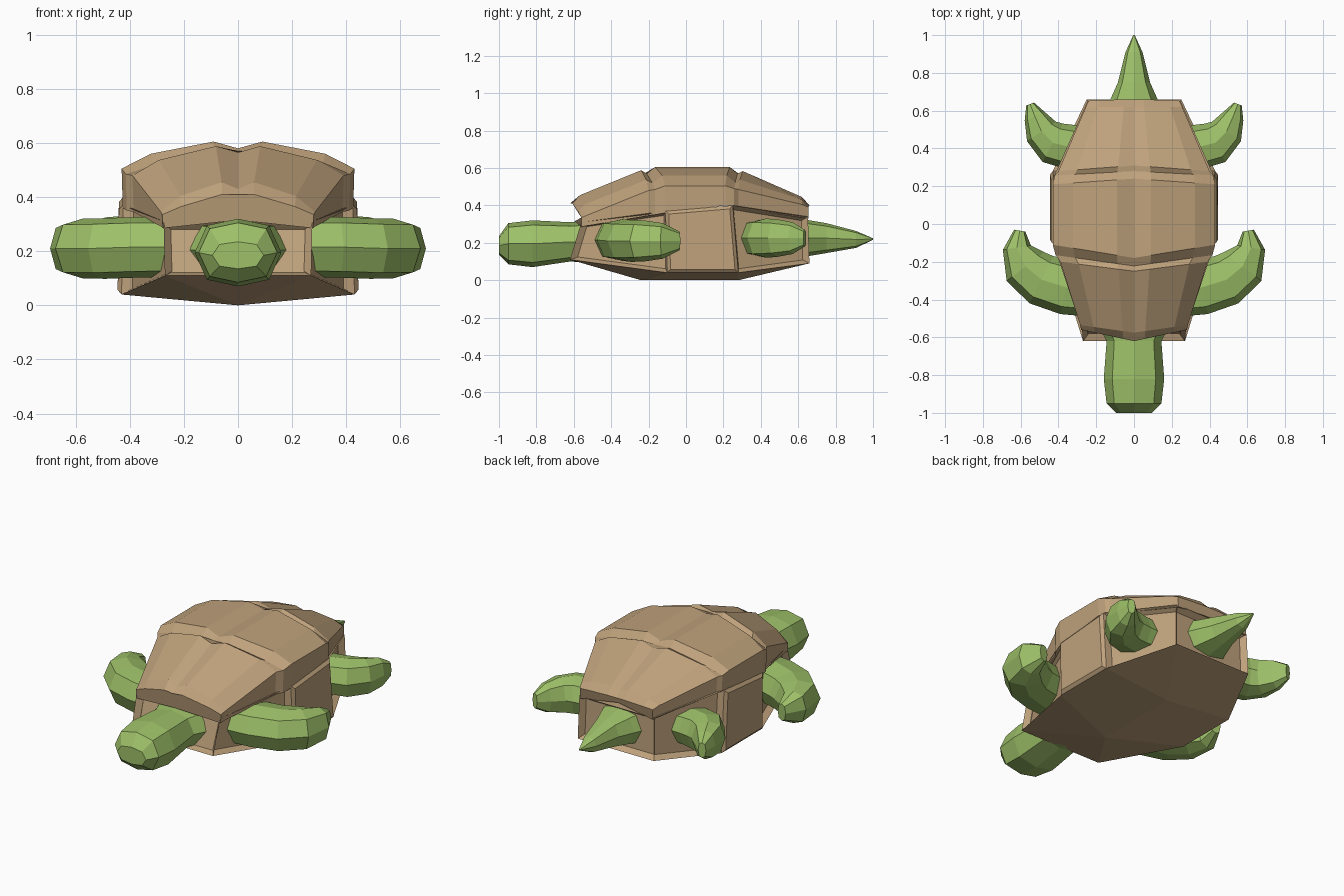
import bpy, bmesh
from mathutils import Vector

if "Cube" in bpy.data.objects:
    bpy.data.objects.remove(bpy.data.objects["Cube"])


def material(name, color):
    m = bpy.data.materials.new(name)
    m.diffuse_color = (*color, 1)
    m.use_nodes = True
    m.node_tree.nodes["Principled BSDF"].inputs["Base Color"].default_value = m.diffuse_color
    return m


BROWN = material("shell_brown", (0.52, 0.36, 0.20))
GREEN = material("skin_green", (0.34, 0.53, 0.14))


def finish(name, bm, mat):
    bmesh.ops.recalc_face_normals(bm, faces=bm.faces[:])
    me = bpy.data.meshes.new(name)
    bm.to_mesh(me)
    bm.free()
    me.materials.append(mat)
    ob = bpy.data.objects.new(name, me)
    bpy.context.collection.objects.link(ob)


def loft(name, rings, mat):
    bm = bmesh.new()
    vs = [[bm.verts.new(p) for p in r] for r in rings]
    n = len(rings[0])
    for a, b in zip(vs, vs[1:]):
        for i in range(n):
            bm.faces.new((a[i], a[(i + 1) % n], b[(i + 1) % n], b[i]))
    bm.faces.new(vs[0])
    bm.faces.new(vs[-1])
    finish(name, bm, mat)


# Squarish octagon shared by the limbs, head and tail
OCT = [(1, 0), (.72, .8), (0, 1), (-.72, .8), (-1, 0), (-.72, -.8), (0, -1), (.72, -.8)]


def tube(name, path, side=1):
    """path rows: x, y, half width, half height, centre z"""
    rings = []
    for i, (x, y, w, h, z) in enumerate(path):
        p, q = path[max(i - 1, 0)], path[min(i + 1, len(path) - 1)]
        t = Vector((q[0] - p[0], q[1] - p[1], 0)).normalized()
        rings.append([((x + t.y * w * u) * side, y - t.x * w * u, z + h * v) for u, v in OCT])
    loft(name, rings, GREEN)


def dome_ring(yc, ye, w, zc, ze, rim, lift):
    """Cross-section: centre valley, raised scute, side edge, rim, underside"""
    half = [(0, yc, zc)]
    for u, drop in ((.21, 0), (.75, .6)):
        half.append((w * u, yc + (ye - yc) * u, zc + (ze - zc) * drop + lift))
    half += [(w, ye, ze), (w * .99, ye, rim), (0, yc * .96, rim + .03)]
    return half + [(-x, y, z) for x, y, z in half[-2:0:-1]]


# Dome shell: three scute rows divided by two grooves
# rows: centre y, edge y, half width, centre z, edge z, rim z, scute lift
stations = [
    (-.62, -.56, .28, .41, .335, .285, 0),
    (-.575, -.535, .285, .43, .345, .29, .025),
    (-.25, -.20, .39, .565, .48, .345, .023),
    (-.222, -.165, .415, .57, .485, .35, 0),
    (-.18, -.11, .43, .58, .505, .36, .025),
    (.24, .21, .43, .58, .505, .40, .025),
    (.28, .257, .42, .57, .49, .395, 0),
    (.31, .28, .40, .56, .485, .39, .023),
    (.62, .62, .255, .43, .405, .335, .015),
    (.66, .655, .24, .40, .39, .33, 0),
]
loft("dome_shell", [dome_ring(*s) for s in stations], BROWN)

# Lower shell: eight framed walls above a shallow keeled belly
bm = bmesh.new()


def around(half):
    return [bm.verts.new(p) for p in half + [(-x, y, z) for x, y, z in half[::-1]]]


lo = around([(.27, -.62, .11), (.43, -.10, .04), (.43, .28, .04), (.25, .66, .09)])
hi = around([(.275, -.56, .31), (.425, -.11, .37), (.425, .25, .40), (.245, .652, .34)])
walls = [bm.faces.new((lo[i], lo[(i + 1) % 8], hi[(i + 1) % 8], hi[i])) for i in range(8)]
bm.faces.new(hi)
keel = [bm.verts.new((0, y, 0)) for y in (-.24, .28)]
for i in range(8):
    if i in (1, 5):
        bm.faces.new((lo[i], lo[i + 1], *(keel[::-1] if i == 1 else keel)))
    else:
        bm.faces.new((lo[i], lo[(i + 1) % 8], keel[1 if 2 <= i <= 4 else 0]))
bmesh.ops.recalc_face_normals(bm, faces=bm.faces[:])
sides = [walls[1], walls[5]]
bmesh.ops.inset_individual(bm, faces=[f for f in walls if f not in sides], thickness=.03, depth=-.035)
bmesh.ops.inset_individual(bm, faces=sides, thickness=.025, depth=.015)
finish("lower_shell", bm, BROWN)

# Flippers, curling toward the back
front = [(.24, -.35, .14, .11, .215), (.36, -.335, .145, .112, .215), (.49, -.295, .14, .112, .21),
         (.575, -.225, .125, .11, .21), (.62, -.125, .075, .095, .21), (.605, -.035, .03, .05, .21)]
back = [(.22, .41, .11, .09, .225), (.33, .405, .12, .10, .225), (.43, .43, .115, .105, .225),
        (.49, .49, .092, .10, .225), (.525, .57, .058, .085, .225), (.55, .635, .022, .045, .225)]
for label, s in (("right", 1), ("left", -1)):
    tube("front_flipper_" + label, front, s)
    tube("back_flipper_" + label, back, s)

# Head with blunt snout, and pointed tail
tube("head", [(0, -.54, .185, .11, .205), (0, -.62, .145, .105, .205), (0, -.82, .16, .125, .195),
              (0, -.95, .145, .11, .195), (0, -1.0, .095, .05, .185)])
tube("tail", [(0, .58, .16, .11, .225), (0, .66, .125, .095, .225), (0, .75, .085, .08, .225),
              (0, .91, .045, .045, .218), (0, 1.0, .004, .004, .22)])
